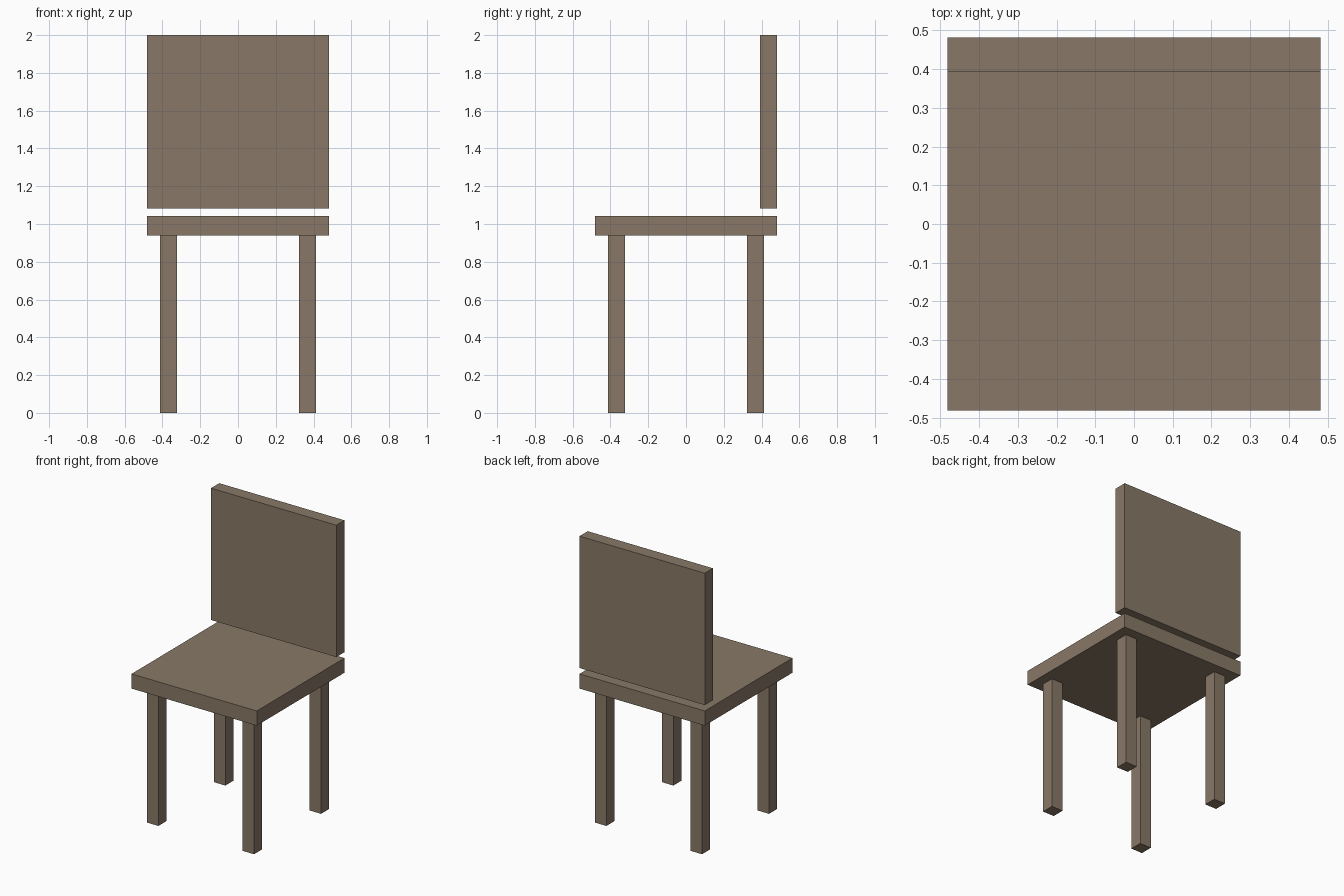
import bpy

if "Cube" in bpy.data.objects:
    bpy.data.objects.remove(bpy.data.objects["Cube"])

wood = bpy.data.materials.new("wood")
wood.diffuse_color = (0.25, 0.19, 0.135, 1.0)
wood.use_nodes = True
wood.node_tree.nodes["Principled BSDF"].inputs["Base Color"].default_value = wood.diffuse_color


def box(name, low, high):
    """Add a box spanning two opposite corners."""
    center = [(a + b) / 2 for a, b in zip(low, high)]
    bpy.ops.mesh.primitive_cube_add(size=1, location=center)
    obj = bpy.context.object
    obj.name = name
    obj.scale = [b - a for a, b in zip(low, high)]
    bpy.ops.object.transform_apply(location=False, rotation=False, scale=True)
    obj.data.materials.append(wood)
    return obj


HALF = 0.482       # half width of seat and backrest
SEAT_BOTTOM = 0.94
SEAT_TOP = 1.042

# Seat slab
box("seat", (-HALF, -HALF, SEAT_BOTTOM), (HALF, HALF, SEAT_TOP))

# Backrest panel, floating slightly above the seat's rear edge
box("backrest", (-HALF, 0.392, 1.083), (HALF, HALF, 2.0))

# Four square legs, inset from the corners
LEG_CENTER, LEG_HALF = 0.368, 0.044
for y_name, sy in (("front", -1), ("back", 1)):
    for x_name, sx in (("left", -1), ("right", 1)):
        x, y = sx * LEG_CENTER, sy * LEG_CENTER
        box(f"{y_name}_{x_name}_leg",
            (x - LEG_HALF, y - LEG_HALF, 0.0),
            (x + LEG_HALF, y + LEG_HALF, SEAT_BOTTOM))
